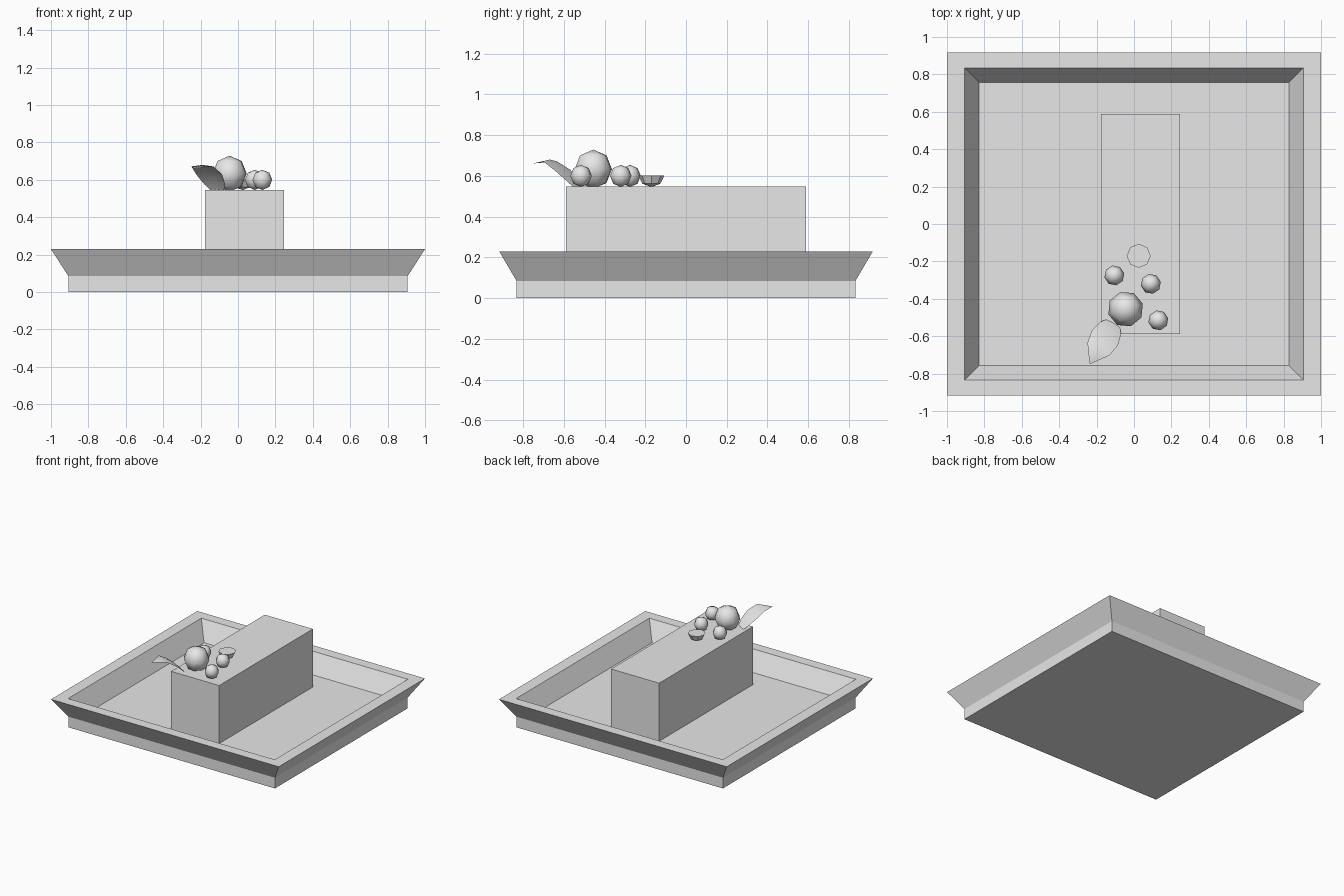
import bpy
import bmesh
from math import sin, cos, pi
from mathutils import Vector

cube = bpy.data.objects.get("Cube")
if cube:
    bpy.data.objects.remove(cube, do_unlink=True)

grey = bpy.data.materials.new("plain grey")
grey.use_nodes = True
colour = (0.8, 0.8, 0.8, 1)
grey.diffuse_color = colour
grey.node_tree.nodes["Principled BSDF"].inputs["Base Color"].default_value = colour


def finish(name, bm, smooth=False, closed=True):
    if closed:
        bmesh.ops.recalc_face_normals(bm, faces=bm.faces)
    for f in bm.faces:
        f.smooth = smooth
    mesh = bpy.data.meshes.new(name)
    bm.to_mesh(mesh)
    bm.free()
    mesh.materials.append(grey)
    obj = bpy.data.objects.new(name, mesh)
    bpy.context.collection.objects.link(obj)
    return obj


def bridge(bm, a, b, wrap=True):
    n = len(a)
    for i in range(n if wrap else n - 1):
        j = (i + 1) % n
        bm.faces.new((a[i], a[j], b[j], b[i]))


def stack(name, rings):
    """Closed solid from rectangles given as (half x, half y, z)."""
    bm = bmesh.new()
    loops = [[bm.verts.new((sx * x, sy * y, z))
              for sx, sy in ((-1, -1), (1, -1), (1, 1), (-1, 1))]
             for x, y, z in rings]
    for a, b in zip(loops, loops[1:]):
        bridge(bm, a, b)
    bm.faces.new(loops[0])
    bm.faces.new(loops[-1])
    return finish(name, bm)


def ball(name, centre, radius, turn=0):
    bm = bmesh.new()
    bmesh.ops.create_uvsphere(bm, u_segments=8, v_segments=4, radius=radius)
    obj = finish(name, bm, smooth=True)
    obj.location = centre
    obj.rotation_euler.z = turn
    return obj


# Tray with a flared, flat-topped rim and sloping inner walls
stack("tray", [(0.907, 0.832, 0), (0.907, 0.832, 0.085), (1, 0.917, 0.23),
               (0.907, 0.835, 0.23), (0.828, 0.757, 0.086)])

# Long cake slab standing on the tray floor
slab = stack("cake_slab", [(0.211, 0.588, 0.086), (0.211, 0.588, 0.547)])
slab.location.x = 0.035

# Fruit on top
ball("large_fruit", (-0.045, -0.455, 0.633), 0.096, 0.3)
for i, (x, y) in enumerate(((-0.105, -0.275), (0.09, -0.32), (0.13, -0.515))):
    ball(f"berry_{i + 1}", (x, y, 0.6), 0.054, 0.2)

# Halved berry, cut side up
bm = bmesh.new()
bmesh.ops.create_uvsphere(bm, u_segments=8, v_segments=4, radius=0.064)
bmesh.ops.delete(bm, geom=[v for v in bm.verts if v.co.z > 0.01], context='VERTS')
bmesh.ops.holes_fill(bm, edges=[e for e in bm.edges if e.is_boundary])
half = finish("halved_berry", bm)
half.location = (0.025, -0.17, 0.603)
half.scale.z = 0.9

# Arched leaf: distance along, half width, height
base = Vector((-0.11, -0.53, 0))
along, across = Vector((-0.5, -0.866, 0)), Vector((0.866, -0.5, 0))
bm = bmesh.new()
rows = []
for d, w, z in ((0, 0.04, 0.548), (0.03, 0.065, 0.585), (0.09, 0.08, 0.64),
                (0.16, 0.068, 0.68), (0.25, 0.003, 0.662)):
    rows.append([bm.verts.new(base + along * d + across * w * s
                              + Vector((0, 0, z - 0.12 * w * abs(s))))
                 for s in (-1, 0, 1)])
for a, b in zip(rows, rows[1:]):
    bridge(bm, a, b, wrap=False)
for f in bm.faces:
    f.normal_update()
    if f.normal.z < 0:
        f.normal_flip()
finish("leaf", bm, smooth=True, closed=False)
